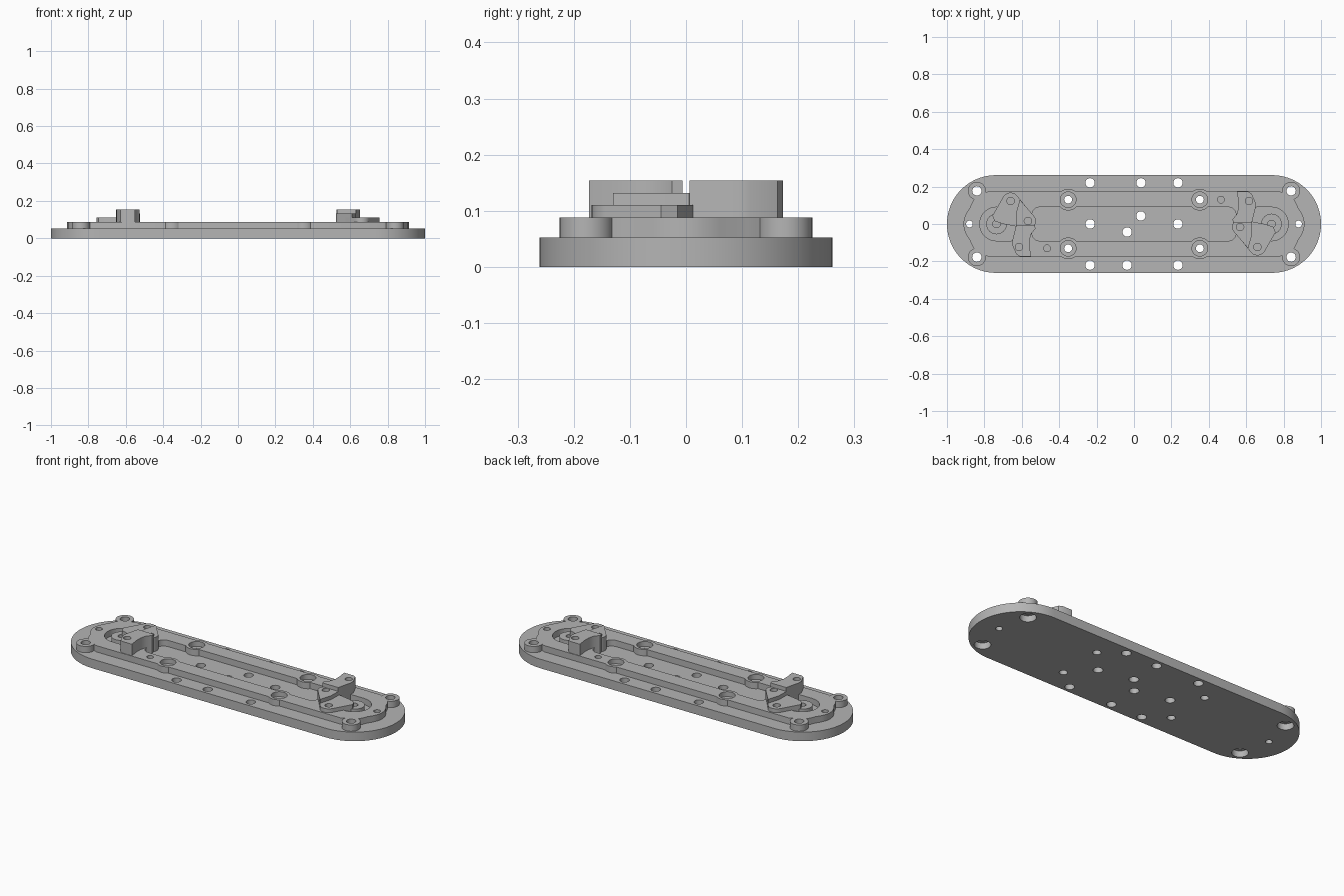
import bpy, bmesh, math
from mathutils import Vector
from mathutils.geometry import convex_hull_2d

if "Cube" in bpy.data.objects:
    bpy.data.objects.remove(bpy.data.objects["Cube"], do_unlink=True)

grey = bpy.data.materials.new("machined_grey")
grey.use_nodes = True
COLOUR = (0.46, 0.46, 0.46, 1)
grey.diffuse_color = COLOUR
grey.node_tree.nodes["Principled BSDF"].inputs["Base Color"].default_value = COLOUR

FLOOR, DECK = 0.052, 0.088
SIGNS = [(sx, sy) for sx in (-1, 1) for sy in (-1, 1)]


def circle(x, y, r, n=40):
    return [(x + r * math.cos(2 * math.pi * i / n), y + r * math.sin(2 * math.pi * i / n))
            for i in range(n)]


def hull(*groups):
    pts = [Vector(p) for g in groups for p in g]
    return [tuple(pts[i]) for i in convex_hull_2d(pts)]


def prism(name, pts, z0, z1):
    bm = bmesh.new()
    face = bm.faces.new([bm.verts.new((x, y, z0)) for x, y in pts])
    up = bmesh.ops.extrude_face_region(bm, geom=[face])["geom"]
    bmesh.ops.translate(bm, vec=(0, 0, z1 - z0),
                        verts=[v for v in up if isinstance(v, bmesh.types.BMVert)])
    bmesh.ops.recalc_face_normals(bm, faces=bm.faces)
    mesh = bpy.data.meshes.new(name)
    bm.to_mesh(mesh)
    bm.free()
    mesh.materials.append(grey)
    obj = bpy.data.objects.new(name, mesh)
    bpy.context.collection.objects.link(obj)
    return obj


def combine(target, pts, z0, z1, operation="DIFFERENCE"):
    tool = prism("tool", pts, z0, z1)
    mod = target.modifiers.new("bool", "BOOLEAN")
    mod.operation, mod.object, mod.solver = operation, tool, "EXACT"
    bpy.ops.object.select_all(action="DESELECT")
    bpy.context.view_layer.objects.active = target
    target.select_set(True)
    bpy.ops.object.modifier_apply(modifier=mod.name)
    bpy.data.objects.remove(tool, do_unlink=True)


def drill(target, x, y, r, z0=-0.1, z1=0.3):
    combine(target, circle(x, y, r, 24), z0, z1)


# Rounded base plate
base = prism("base_plate", hull(circle(-0.739, 0, 0.261, 96), circle(0.739, 0, 0.261, 96)), 0, FLOOR)

# Raised frame with wavy ends
quarter = [(0.775, 0.176), (0.85, 0.14), (0.868, 0.11), (0.878, 0.085),
           (0.895, 0.06), (0.908, 0.03), (0.913, 0)]
right_end = quarter + [(x, -y) for x, y in reversed(quarter[:-1])]
frame = prism("raised_frame", right_end + [(-x, -y) for x, y in right_end], FLOOR, DECK)

# Central channel and a round pocket at each end
combine(frame, hull(*[circle(sx * 0.505, sy * 0.05, 0.04) for sx, sy in SIGNS]),
        FLOOR - 0.01, DECK + 0.01)
for s in (-1, 1):
    combine(frame, hull(circle(s * 0.735, 0, 0.09), circle(s * 0.66, 0, 0.09)),
            FLOOR - 0.01, DECK + 0.01)

# Screw bosses on the rails and at the corners
for sx, sy in SIGNS:
    combine(frame, circle(sx * 0.352, sy * 0.13, 0.058), FLOOR, DECK, "UNION")
    combine(frame, circle(sx * 0.84, sy * 0.177, 0.048), FLOOR, DECK, "UNION")

# Through holes and counterbores
for sx, sy in SIGNS:
    for part in (base, frame):
        drill(part, sx * 0.352, sy * 0.13, 0.021)
        drill(part, sx * 0.84, sy * 0.177, 0.025)
    drill(frame, sx * 0.352, sy * 0.13, 0.042, 0.06)
    drill(base, sx * 0.84, sy * 0.177, 0.042, z1=0.035)
    drill(base, sx * 0.235, sy * 0.22, 0.025)
for s in (-1, 1):
    for part in (base, frame):
        drill(part, s * 0.88, 0, 0.018)
    drill(base, s * 0.235, 0, 0.025)
    drill(base, s * 0.037, s * 0.22, 0.025)
    drill(base, s * 0.037, s * 0.043, 0.025)
    drill(frame, s * 0.465, s * 0.13, 0.018, 0.06)

# Stepped blocks, one at each end, turned half a circle from each other
TALL = [(0.55, 0.173), (0.61, 0.173), (0.628, 0.163), (0.65, 0.115), (0.651, 0.09),
        (0.63, 0.006), (0.53, 0.006), (0.527, 0.025), (0.548, 0.05), (0.558, 0.085), (0.558, 0.125)]
MID = hull(circle(0.567, -0.016, 0.042), [(0.56, 0.005), (0.632, 0.005), (0.63, -0.06), (0.61, -0.13)])
LOW = hull(circle(0.66, -0.123, 0.045), circle(0.567, -0.016, 0.04),
           [(0.757, -0.045), (0.745, -0.015), (0.70, 0), (0.63, 0)])
# part name, outline, top height, hole centre
STEPS = [("tall_step", TALL, 0.154, (0.615, 0.123)),
         ("middle_step", MID, 0.132, (0.567, -0.016)),
         ("low_step", LOW, 0.11, (0.66, -0.123)),
         ("pivot_post", circle(0.735, 0, 0.055), DECK - 0.002, (0.735, 0))]
for side, s in (("left", 1), ("right", -1)):
    for name, pts, top, (hx, hy) in STEPS:
        part = prism(side + "_" + name, [(s * x, s * y) for x, y in pts], FLOOR, top)
        if name == "low_step":
            drill(part, s * 0.567, s * -0.016, 0.02, DECK)
        drill(part, s * hx, s * hy, 0.02, DECK if top > DECK else 0.065)

# Smooth the round walls, keep the rims crisp
bpy.ops.object.select_all(action="DESELECT")
for obj in bpy.context.collection.objects:
    if obj.type == "MESH":
        obj.select_set(True)
        bpy.context.view_layer.objects.active = obj
bpy.ops.object.shade_smooth_by_angle(angle=math.radians(30))
